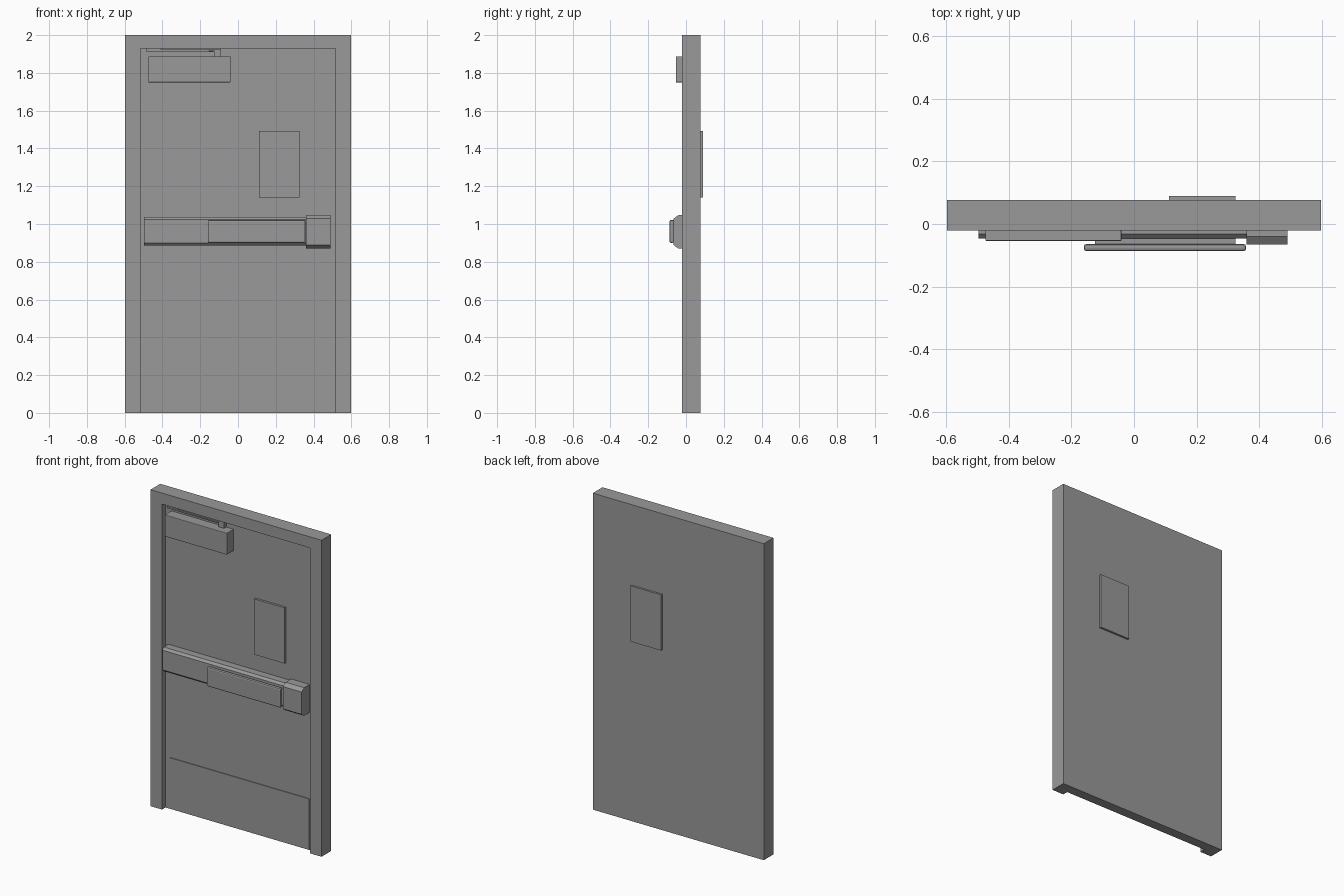
import bpy
import bmesh

cube = bpy.data.objects.get("Cube")
if cube:
    bpy.data.objects.remove(cube, do_unlink=True)

grey = bpy.data.materials.new("plain grey")
grey.use_nodes = True
COLOUR = (0.32, 0.32, 0.32, 1)
grey.diffuse_color = COLOUR
grey.node_tree.nodes["Principled BSDF"].inputs["Base Color"].default_value = COLOUR

DOOR = 0.015   # front face of the recessed door leaf
BACK = 0.077   # back face of door and frame


def finish(name, bm, bevel=0):
    bmesh.ops.recalc_face_normals(bm, faces=bm.faces)
    mesh = bpy.data.meshes.new(name)
    bm.to_mesh(mesh)
    bm.free()
    mesh.materials.append(grey)
    obj = bpy.data.objects.new(name, mesh)
    bpy.context.collection.objects.link(obj)
    if bevel:
        mod = obj.modifiers.new("edge bevel", 'BEVEL')
        mod.width = bevel
        mod.segments = 2
    return obj


def prism(name, outline, axis, start, end, bevel=0):
    """Extrude a flat outline along x (points are y, z) or y (points are x, z)."""
    bm = bmesh.new()
    if axis == 'x':
        verts = [bm.verts.new((start, a, b)) for a, b in outline]
        offset = (end - start, 0, 0)
    else:
        verts = [bm.verts.new((a, start, b)) for a, b in outline]
        offset = (0, end - start, 0)
    face = bm.faces.new(verts)
    grown = bmesh.ops.extrude_face_region(bm, geom=[face], use_keep_orig=True)["geom"]
    moved = [g for g in grown if isinstance(g, bmesh.types.BMVert)]
    bmesh.ops.translate(bm, vec=offset, verts=moved)
    return finish(name, bm, bevel)


def box(name, x, y, z, bevel=0):
    outline = [(x[0], z[0]), (x[1], z[0]), (x[1], z[1]), (x[0], z[1])]
    return prism(name, outline, 'y', y[0], y[1], bevel)


def chamfered(name, x, back, front, z, depth, rise):
    """Bar along x whose front top and bottom edges are sloped."""
    outline = [(back, z[0]), (front + depth, z[0]), (front, z[0] + rise),
               (front, z[1] - rise), (front + depth, z[1]), (back, z[1])]
    return prism(name, outline, 'x', x[0], x[1])


# Frame as one arch around the leaf, with the leaf flush at the back
W, IN, H = 0.598, 0.517, 1.93
prism("door_frame", [(-W, 0), (-IN, 0), (-IN, H), (IN, H), (IN, 0),
                     (W, 0), (W, 2), (-W, 2)], 'y', -0.02, BACK)
box("door_leaf", (-IN, IN), (DOOR, BACK), (0, H))

# Kick plate and window panels on both faces
box("kick_plate", (-0.49, 0.49), (DOOR - 0.005, DOOR), (0.005, 0.325))
for side, y in (("front", (DOOR - 0.014, DOOR)), ("back", (BACK, 0.09))):
    box(side + "_window", (0.112, 0.325), y, (1.14, 1.492))

# Door closer with its folding arm
box("closer_body", (-0.475, -0.04), (-0.054, DOOR), (1.75, 1.887), 0.003)
box("closer_shoe", (-0.485, -0.41), (-0.012, DOOR), (1.913, 1.929))
prism("closer_long_arm", [(-0.485, 1.911), (-0.13, 1.911), (-0.13, 1.917),
                          (-0.485, 1.92)], 'y', -0.015, 0.005)
box("closer_short_arm", (-0.41, -0.09), (-0.008, 0.01), (1.918, 1.926))
box("closer_spindle", (-0.128, -0.09), (-0.01, DOOR), (1.887, 1.924))

# Push bar mechanism
chamfered("bar_rail", (-0.497, 0.49), DOOR, -0.046, (0.885, 1.037), 0.014, 0.014)
chamfered("bar_end_block", (0.36, 0.49), DOOR, -0.065, (0.87, 1.047), 0.025, 0.018)
box("push_bar_neck", (-0.125, 0.325), (-0.066, -0.04), (0.915, 1.005))
box("push_bar", (-0.16, 0.358), (-0.087, -0.064), (0.9, 1.022), 0.008)
